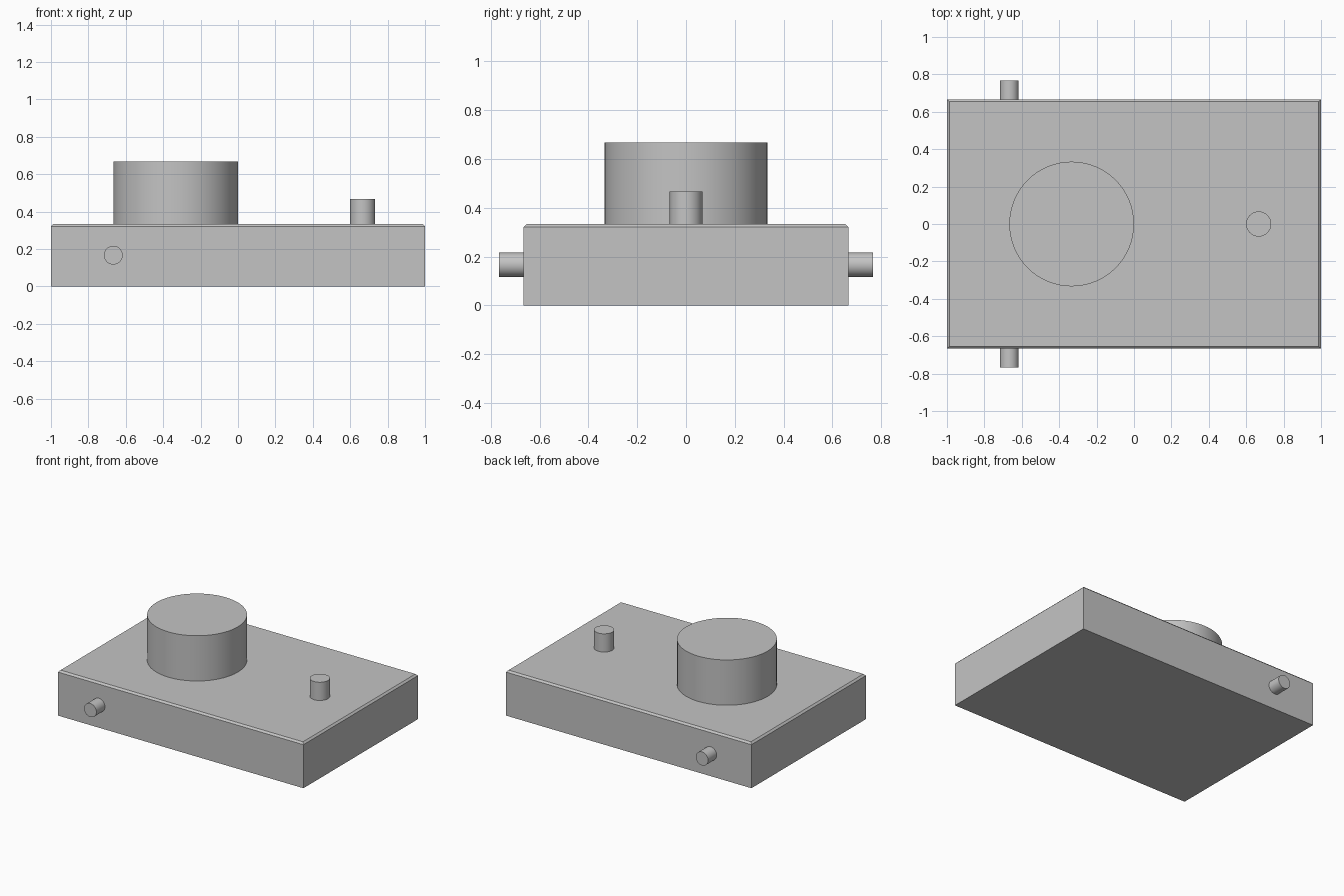
import bpy
import bmesh
import math

cube = bpy.data.objects.get("Cube")
if cube:
    bpy.data.objects.remove(cube, do_unlink=True)

# Single grey material
GREY = (0.55, 0.55, 0.55, 1)
grey = bpy.data.materials.new("plain grey")
grey.use_nodes = True
grey.diffuse_color = GREY
grey.node_tree.nodes["Principled BSDF"].inputs["Base Color"].default_value = GREY

# Overall proportions
UNIT = 1 / 3
WIDTH, DEPTH, HEIGHT = 2, 4 * UNIT, UNIT
CHAMFER = 0.013


def add_body():
    """Flat box with a small chamfer around its top rim."""
    bm = bmesh.new()
    bmesh.ops.create_cube(bm, size=1)
    bmesh.ops.scale(bm, vec=(WIDTH, DEPTH, HEIGHT), verts=bm.verts)
    bmesh.ops.translate(bm, vec=(0, 0, HEIGHT / 2), verts=bm.verts)
    rim = [e for e in bm.edges if all(v.co.z > HEIGHT / 2 for v in e.verts)]
    bmesh.ops.bevel(bm, geom=rim, offset=CHAMFER, segments=1, affect='EDGES')
    mesh = bpy.data.meshes.new("body")
    bm.to_mesh(mesh)
    bm.free()
    mesh.materials.append(grey)
    body = bpy.data.objects.new("body", mesh)
    bpy.context.collection.objects.link(body)


def add_cylinder(name, radius, length, centre, tilt=0, sides=64):
    """Smooth-sided cylinder with sharp flat caps."""
    bpy.ops.mesh.primitive_cylinder_add(
        vertices=sides, radius=radius, depth=length,
        location=centre, rotation=(tilt, 0, 0))
    part = bpy.context.object
    part.name = name
    part.data.materials.append(grey)
    bpy.ops.object.shade_smooth_by_angle(angle=math.radians(30))


add_body()

# Large drum and small post on the top face
add_cylinder("drum", UNIT, UNIT, (-UNIT, 0, HEIGHT + UNIT / 2))
add_cylinder("top_post", 0.067, 0.134, (2 * UNIT, 0, HEIGHT + 0.067))

# Matching pegs on the front and back faces
for name, side in (("front_peg", -1), ("back_peg", 1)):
    add_cylinder(name, 0.05, 0.1, (-2 * UNIT, side * (DEPTH / 2 + 0.05), HEIGHT / 2),
                 tilt=-side * math.pi / 2)
